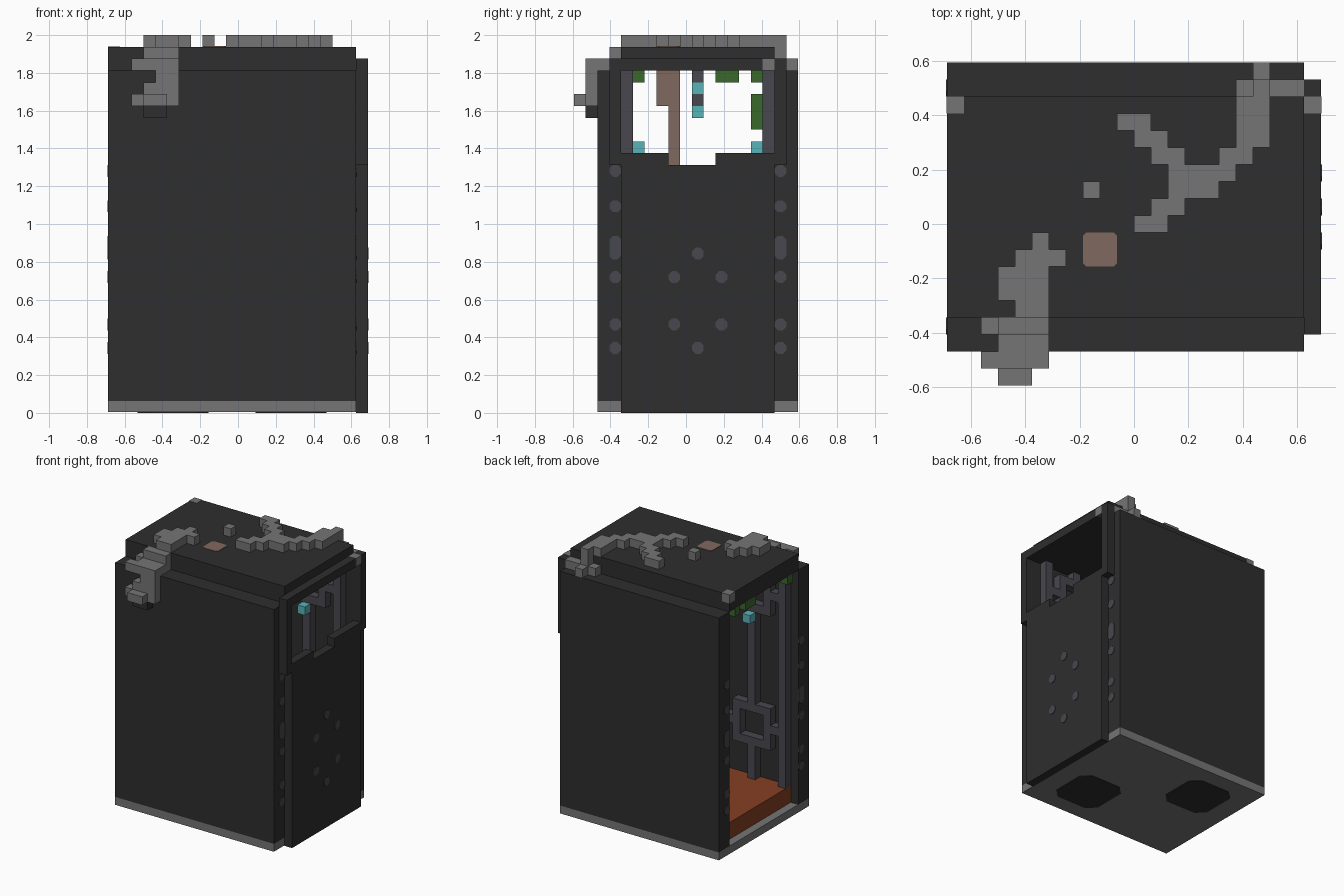
import bpy, bmesh, math
from mathutils import Matrix, Vector

cube = bpy.data.objects.get("Cube")
if cube:
    bpy.data.objects.remove(cube)

U = 1 / 16                               # edge of one building block
ORIGIN = Vector((-11 * U, -9.5 * U, 0))  # corner of the block grid


def material(name, hex_code):
    srgb = [int(hex_code[n:n + 2], 16) / 255 for n in (0, 2, 4)]
    col = [c / 12.92 if c <= 0.04045 else ((c + 0.055) / 1.055) ** 2.4 for c in srgb] + [1]
    m = bpy.data.materials.new(name)
    m.use_nodes = True
    m.diffuse_color = col
    bsdf = m.node_tree.nodes["Principled BSDF"]
    bsdf.inputs["Base Color"].default_value = col
    bsdf.inputs["Roughness"].default_value = 0.9
    return m


DARK = material("charcoal", "2e2e2e")
LIGHT = material("light grey", "757575")
STEEL = material("steel grey", "47474e")
BROWN = material("brown", "80685f")
GREEN = material("moss green", "3b682d")
TEAL = material("teal", "59b3b9")
ORANGE = material("rust orange", "843f22")


def finish(name, bm, mat):
    me = bpy.data.meshes.new(name)
    bm.to_mesh(me)
    bm.free()
    me.materials.append(mat)
    ob = bpy.data.objects.new(name, me)
    bpy.context.collection.objects.link(ob)
    return ob


def blocks(name, mat, boxes):
    """Boxes given as (x0, x1, y0, y1, z0, z1) in grid blocks."""
    bm = bmesh.new()
    for x0, x1, y0, y1, z0, z1 in boxes:
        mid = ORIGIN + Vector((x0 + x1, y0 + y1, z0 + z1)) * U / 2
        size = Vector((x1 - x0, y1 - y0, z1 - z0)) * U
        bmesh.ops.create_cube(bm, size=1, matrix=Matrix.Translation(mid) @ Matrix.Diagonal(size).to_4x4())
    return finish(name, bm, mat)


def chamfered_plate(bm, pos, width, height, cut, axis):
    """Thin plate with cut corners, facing along axis X or Z."""
    w, h = width / 2, height / 2
    pts = []
    for sx, sy in ((1, 1), (-1, 1), (-1, -1), (1, -1)):
        a, b = (sx * w, sy * (h - cut)), (sx * (w - cut), sy * h)
        pts += [a, b] if sx * sy > 0 else [b, a]
    make = (lambda a, b: (0, a, b)) if axis == "X" else (lambda a, b: (a, b, 0))
    normal = Vector((1, 0, 0) if axis == "X" else (0, 0, 1))
    centre = ORIGIN + Vector(pos) * U
    vs = [bm.verts.new(centre + Vector(make(a * U, b * U)) - normal * 0.004) for a, b in pts]
    face = bm.faces.new(vs)
    ext = bmesh.ops.extrude_face_region(bm, geom=[face])["geom"]
    bmesh.ops.translate(bm, vec=normal * 0.008, verts=[v for v in ext if isinstance(v, bmesh.types.BMVert)])
    bmesh.ops.recalc_face_normals(bm, faces=bm.faces[:])


# Shell: walls, roof, base
blocks("front_wall", DARK, [(0, 21, 2, 4, 1, 29)])
blocks("back_wall", DARK, [(0, 21, 17, 19, 1, 29)])
blocks("roof", DARK, [(0, 21, 4, 17, 29, 31)])
blocks("base", LIGHT, [(0, 21, 2, 19, 0.06, 1)])
blocks("floor", ORANGE, [(1, 21, 4, 17, 1, 3)])

# Door with broken upper edge and window frame
blocks("door", DARK, [(21, 22, 4, 17, 0, 21), (21, 22, 4, 8, 21, 22), (21, 22, 12, 17, 21, 22)])
blocks("window_frame", DARK, [(21, 22, 3, 4, 21, 29), (21, 22, 17, 18, 21, 29), (21, 22, 3, 18, 29, 30)])

# Interior pipes: end pillars, rails, uprights and square rings on both walls
pipes = []
for y in (4, 16):
    for x in (1, 19):
        pipes.append((x, x + 1, y, y + 1, 3, 29))
    for z in (9, 25):
        for x0, x1 in ((2, 3), (8, 13), (18, 19)):
            pipes.append((x0, x1, y, y + 1, z, z + 1))
    for x in (3, 13):
        for z0, z1 in ((3, 7), (12, 23), (28, 29)):
            pipes.append((x + 2, x + 3, y, y + 1, z0, z1))
        for z in (7, 23):
            pipes += [(x, x + 5, y, y + 1, z, z + 1), (x, x + 5, y, y + 1, z + 4, z + 5),
                      (x, x + 1, y, y + 1, z + 1, z + 4), (x + 4, x + 5, y, y + 1, z + 1, z + 4)]
blocks("wall_pipes", STEEL, pipes)

# Lamps and hanging chain
blocks("wall_lamps", TEAL, [(5, 6, 5, 6, 22, 23), (15, 16, 15, 16, 22, 23)])
blocks("hanging_chain", STEEL, [(10, 11, 10, 11, 28, 29), (10, 11, 10, 11, 26, 27)])
blocks("hanging_lamps", TEAL, [(10, 11, 10, 11, 27, 28), (10, 11, 10, 11, 25, 26)])

# Moss under the roof and the root growing through it
blocks("moss", GREEN, [(0, 1, 5, 6, 28, 29), (0, 1, 12, 14, 28, 29), (0, 1, 15, 16, 28, 29),
                       (9, 10, 15, 16, 24, 27)])
blocks("root", BROWN, [(8, 10, 7, 9, 26, 29), (8, 10, 8, 9, 19, 26)])
bm = bmesh.new()
chamfered_plate(bm, (9, 8, 31), 2, 2, 0.2, "Z")
finish("root_top", bm, BROWN)

# Rivets on posts and door
bm = bmesh.new()
for x in (0, 21):
    for y in (3.5, 17.5):
        for z, h in ((5.5, 1), (7.5, 1), (11.5, 1), (14, 2), (17.5, 1), (20.5, 1)):
            chamfered_plate(bm, (x, y, z), 1, h, 0.3, "X")
for y, z in ((10.5, 5.5), (10.5, 13.5), (8.5, 7.5), (12.5, 7.5), (8.5, 11.5), (12.5, 11.5)):
    chamfered_plate(bm, (22, y, z), 1, 1, 0.3, "X")
finish("rivets", bm, STEEL)

# Dark pads under the base
bm = bmesh.new()
for x, y in ((15.5, 7), (5.5, 14)):
    chamfered_plate(bm, (x, y, 0.065), 6, 6, 1, "Z")
finish("base_pads", bm, DARK)

# Crust on the roof, drawn from back to front
CRUST = [
    "..................#",
    ".................##",
    "..........##.....##",
    "...........##...##",
    "............##..##",
    ".............####",
    "........#....###",
    "............##",
    "...........##",
    ".....#",
    "....###",
    "...###",
    "...###",
    "....##",
]
CRUST[3] = "...........##....##"
CRUST[4] = "............##..##"
crust = []
for row, line in enumerate(CRUST):
    y = 17 - row
    x = 0
    while x < len(line):
        end = x
        while end < len(line) and line[end] == "#":
            end += 1
        if end > x:
            crust.append((x, end, y, y + 1, 31, 32))
        x = end + 1
blocks("roof_crust", LIGHT, crust)

# Crust spilling over the back edge and the door frame
e = 0.03
blocks("back_crust", LIGHT, [(18, 19, 17, 18, 29, 31), (18, 19, 18, 19, 29, 30), (17, 18, 17, 18, 29, 30),
                             (19, 21, 17, 18, 29, 30), (21, 22 + e, 16, 17, 29, 30 + e),
                             (-e, 1, 16, 17 + e, 30, 31 + e)])

# Crust running down the front wall
blocks("front_crust", LIGHT, [(3, 6, 3, 4, 29, 31), (2, 3, 3, 4, 29, 30), (3, 6, 2, 3, 29, 30),
                              (2, 6, 1, 2, 29, 30), (4, 6, 1, 2, 28, 29), (3, 6, 1, 2, 27, 28),
                              (2, 6, 1, 2, 26, 27), (3, 5, 0, 1, 26, 27)])
blocks("crust_tip", DARK, [(3, 5, 1, 2, 25, 26)])
